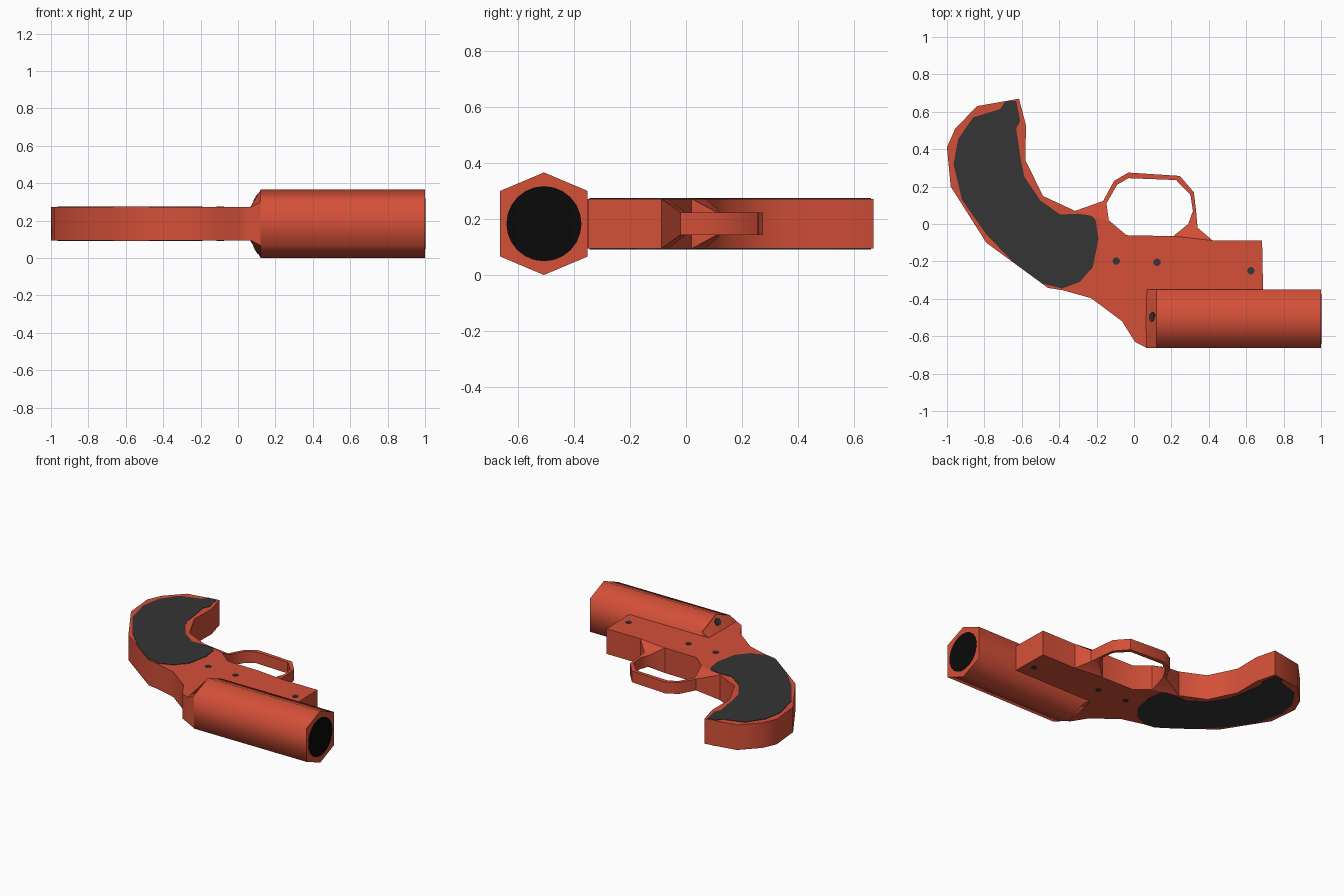
import bpy, bmesh, math
from mathutils import Vector

if "Cube" in bpy.data.objects:
    bpy.data.objects.remove(bpy.data.objects["Cube"])

ZC = 0.183      # mid-plane height
H = 0.089       # half thickness of the frame
BY = -0.507     # barrel axis y


def material(name, rgb):
    m = bpy.data.materials.new(name)
    m.diffuse_color = (*rgb, 1)
    m.use_nodes = True
    m.node_tree.nodes["Principled BSDF"].inputs["Base Color"].default_value = m.diffuse_color
    return m


RED = material("orange_red", (0.66, 0.08, 0.04))
GREY = material("dark_grey", (0.035, 0.035, 0.035))
BLACK = material("black", (0.003, 0.003, 0.003))


def finish(name, bm, mat, angle=40):
    bmesh.ops.recalc_face_normals(bm, faces=bm.faces)
    me = bpy.data.meshes.new(name)
    bm.to_mesh(me)
    bm.free()
    me.materials.append(mat)
    ob = bpy.data.objects.new(name, me)
    bpy.context.collection.objects.link(ob)
    bpy.ops.object.select_all(action='DESELECT')
    ob.select_set(True)
    bpy.context.view_layer.objects.active = ob
    bpy.ops.object.shade_smooth_by_angle(angle=math.radians(angle))
    return ob


def slab(name, pts, z0, z1, mat):
    """Extrude a flat outline from z0 to z1."""
    bm = bmesh.new()
    f = bm.faces.new([bm.verts.new((x, y, z0)) for x, y in pts])
    r = bmesh.ops.extrude_face_region(bm, geom=[f])
    bmesh.ops.translate(bm, vec=(0, 0, z1 - z0),
                        verts=[v for v in r['geom'] if isinstance(v, bmesh.types.BMVert)])
    return finish(name, bm, mat)


def loft(name, rings, mat, caps=False, angle=40):
    """Skin a row of closed rings."""
    bm = bmesh.new()
    rows = [[bm.verts.new(p) for p in r] for r in rings]
    for a, b in zip(rows, rows[1:]):
        n = len(a)
        for i in range(n):
            j = (i + 1) % n
            bm.faces.new((a[i], a[j], b[j], b[i]))
    if caps:
        bm.faces.new(rows[0])
        bm.faces.new(rows[-1])
    return finish(name, bm, mat, angle)


def disc(name, loc, normal, r, mat, sides=12, depth=0.006):
    bm = bmesh.new()
    bmesh.ops.create_cone(bm, cap_ends=True, segments=sides, radius1=r, radius2=r, depth=depth)
    ob = finish(name, bm, mat)
    ob.rotation_euler = Vector(normal).to_track_quat('Z', 'Y').to_euler()
    ob.location = loc
    return ob


# Frame and grip core in one slab
frame = [(-.615, .67), (-.84, .63), (-.957, .508), (-1, .41), (-.98, .2), (-.79, -.10),
         (-.46, -.342), (-.385, -.353), (-.23, -.396), (-.064, -.52), (.005, -.63),
         (.07, -.663), (.12, -.663), (.12, -.35), (.69, -.35), (.685, -.088), (.42, -.088),
         (.21, -.065), (-.04, -.06), (-.135, .02), (-.315, .07), (-.487, .15),
         (-.58, .34), (-.578, .53)]
slab("frame", frame, ZC - H, ZC + H, RED)

# Trigger guard: outer point, inner point, half thickness
guard = [(.42, -.088, .21, -.065, H), (.34, -.02, .29, 0, .04), (.332, .07, .315, .07, .04),
         (.32, .17, .302, .155, .04), (.245, .257, .225, .235, .04), (-.03, .275, -.03, .245, .04),
         (-.107, .23, -.09, .21, .04), (-.165, .123, -.147, .11, .04), (-.315, .07, -.135, .02, H)]
loft("trigger_guard", [[(a, b, ZC - h), (a, b, ZC + h), (c, d, ZC + h), (c, d, ZC - h)]
                       for a, b, c, d, h in guard], RED)


# Six-sided barrel and its flared collar
def hexagon(x, apex, side):
    w = 0.156
    pts = [(0, apex), (w, side), (w, -side), (0, -apex), (-w, -side), (-w, side)]
    return [(x, BY + y, ZC + z) for y, z in pts]


loft("barrel", [hexagon(.12, .183, .117), hexagon(1, .183, .117)], RED, True, 75)
loft("collar", [hexagon(.065, H, H - .002), hexagon(.122, .183, .117)], RED, True, 30)
disc("muzzle_bore", (1 - .001, BY, ZC), (1, 0, 0), .134, BLACK, 24, .006)

# Grip panels on both sides
grip = [(-.69, .655), (-.63, .66), (-.608, .55), (-.63, .51), (-.603, .33), (-.585, .25),
        (-.50, .125), (-.395, .05), (-.30, .055), (-.225, .043), (-.205, .02), (-.19, -.08),
        (-.22, -.23), (-.29, -.31), (-.385, -.345), (-.485, -.32), (-.65, -.2), (-.79, -.055),
        (-.92, .13), (-.965, .32), (-.94, .455), (-.86, .57), (-.715, .615)]
for side, s in (("top", 1), ("bottom", -1)):
    za, zb = sorted((ZC + s * (H - .002), ZC + s * (H + .003)))
    slab("grip_panel_" + side, grip, za, zb, GREY)
    # Pins
    for i, (x, y) in enumerate([(-.095, -.198), (.123, -.205), (.625, -.25)]):
        disc(f"pin_{side}_{i}", (x, y, ZC + s * H), (0, 0, s), .02, GREY)
    # Collar pin lies on the sloping collar
    disc("collar_pin_" + side, (.097, -.497, ZC + s * .139), (-.84, .1, s * .5), .026, GREY)
